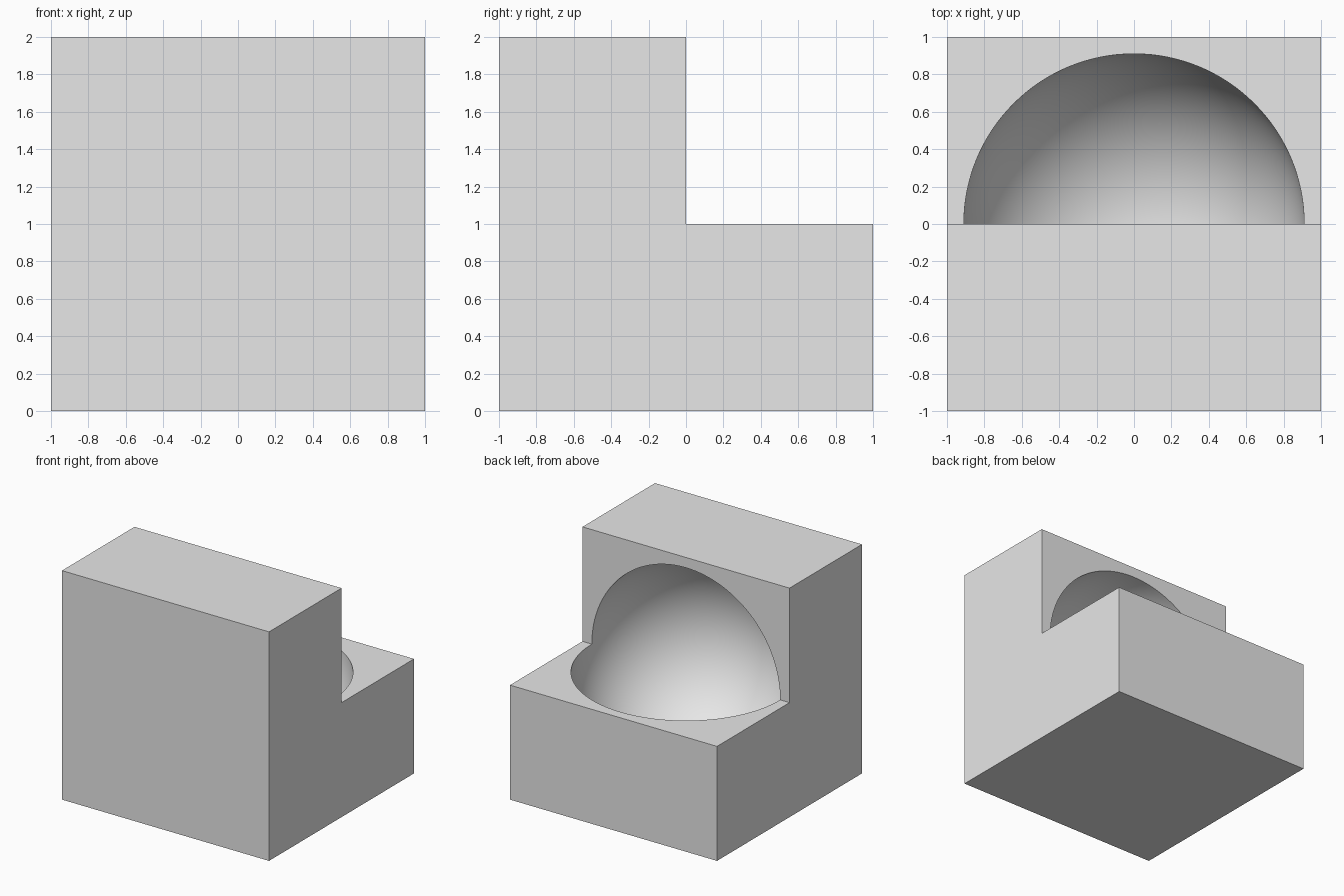
import bpy, bmesh
from math import cos, sin, pi
from mathutils import Vector

cube = bpy.data.objects.get("Cube")
if cube:
    bpy.data.objects.remove(cube, do_unlink=True)

RADIUS = 0.91
ARC_STEPS = 64
CENTRE = Vector((0, 0, 1))

grey = bpy.data.materials.new("light_grey")
grey.use_nodes = True
colour = (0.8, 0.8, 0.8, 1)
grey.diffuse_color = colour
grey.node_tree.nodes["Principled BSDF"].inputs["Base Color"].default_value = colour

bm = bmesh.new()


def face(points):
    return bm.faces.new([bm.verts.new(p) for p in points])


# Stepped side profile (y, z); the third point is the inner corner of the step
profile = [(-1, 0), (1, 0), (1, 1), (0, 1), (0, 2), (-1, 2)]
for x in (-1, 1):
    face([(x, y, z) for y, z in profile])

# Plain outer faces: every profile edge except the two that meet in the step
for i, (a, b) in enumerate(zip(profile, profile[1:] + profile[:1])):
    if i not in (2, 3):
        face([(-1, *a), (1, *a), (1, *b), (-1, *b)])

# Shelf and wall of the step, each with a half-round opening
angles = [pi * i / ARC_STEPS for i in range(ARC_STEPS + 1)]
half_round = [(RADIUS * cos(t), RADIUS * sin(t)) for t in angles]
outline = [(-1, 0), (-1, 1), (1, 1), (1, 0)] + half_round
face([(x, d, 1) for x, d in outline])
face([(x, 0, 1 + d) for x, d in outline])

# Spherical hollow: the half-round swept three quarters of a turn
arc = [bm.verts.new((x, d, 1)) for x, d in half_round]
edges = [bm.edges.new(pair) for pair in zip(arc, arc[1:])]
flat_faces = set(bm.faces)
bmesh.ops.spin(bm, geom=arc + edges, cent=CENTRE, axis=(-1, 0, 0),
               angle=1.5 * pi, steps=ARC_STEPS * 3 // 2, use_duplicate=False)
for f in bm.faces:
    f.smooth = f not in flat_faces

bmesh.ops.remove_doubles(bm, verts=bm.verts[:], dist=0.0005)
bmesh.ops.recalc_face_normals(bm, faces=bm.faces[:])

mesh = bpy.data.meshes.new("stepped_block_with_hollow")
bm.to_mesh(mesh)
bm.free()
mesh.materials.append(grey)
block = bpy.data.objects.new("stepped_block_with_hollow", mesh)
bpy.context.collection.objects.link(block)
